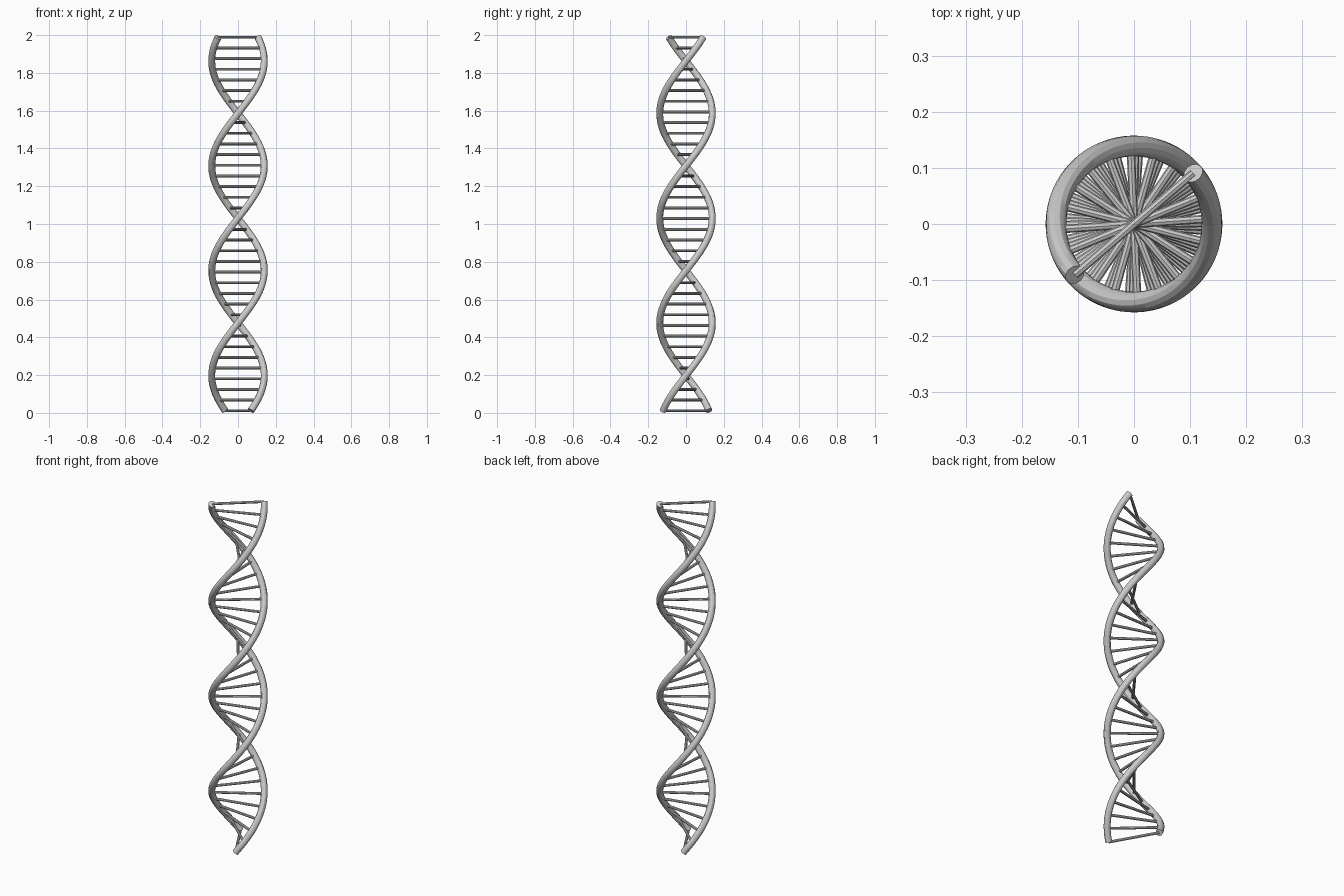
import bpy
from math import pi, cos, sin
from mathutils import Vector

if "Cube" in bpy.data.objects:
    bpy.data.objects.remove(bpy.data.objects["Cube"])

R, TUBE, RUNG = 0.139, 0.0185, 0.0075   # helix, strand and rung radii
PITCH, Z_PHASE = 1.11, 1.863            # height per turn, height of zero angle
Z0, Z1 = 0.0115, 1.9885
STEPS, RUNGS = 144, 36


def helix(z, offset=0.0):
    a = 2 * pi * (z - Z_PHASE) / PITCH + offset
    return Vector((R * cos(a), R * sin(a), z))


def finish(obj):
    bpy.ops.object.select_all(action='DESELECT')
    obj.select_set(True)
    bpy.context.view_layer.objects.active = obj
    bpy.ops.object.convert(target='MESH')
    bpy.ops.object.shade_smooth_by_angle()


def tubes(name, paths, radius, resolution):
    # one round tube along each path
    cu = bpy.data.curves.new(name, 'CURVE')
    cu.dimensions = '3D'
    cu.bevel_depth = radius
    cu.bevel_resolution = resolution
    cu.use_fill_caps = True
    for pts in paths:
        sp = cu.splines.new('POLY')
        sp.points.add(len(pts) - 1)
        for p, co in zip(sp.points, pts):
            p.co = (*co, 1)
    obj = bpy.data.objects.new(name, cu)
    bpy.context.collection.objects.link(obj)
    finish(obj)


def heights(n):
    return [Z0 + (Z1 - Z0) * i / (n - 1) for i in range(n)]


# two opposite helical strands
for name, off in (("strand_a", 0.0), ("strand_b", pi)):
    tubes(name, [[helix(z, off) for z in heights(STEPS)]], TUBE, 4)

# rungs joining the strands
tubes("rungs", [[helix(z), helix(z, pi)] for z in heights(RUNGS)], RUNG, 2)
